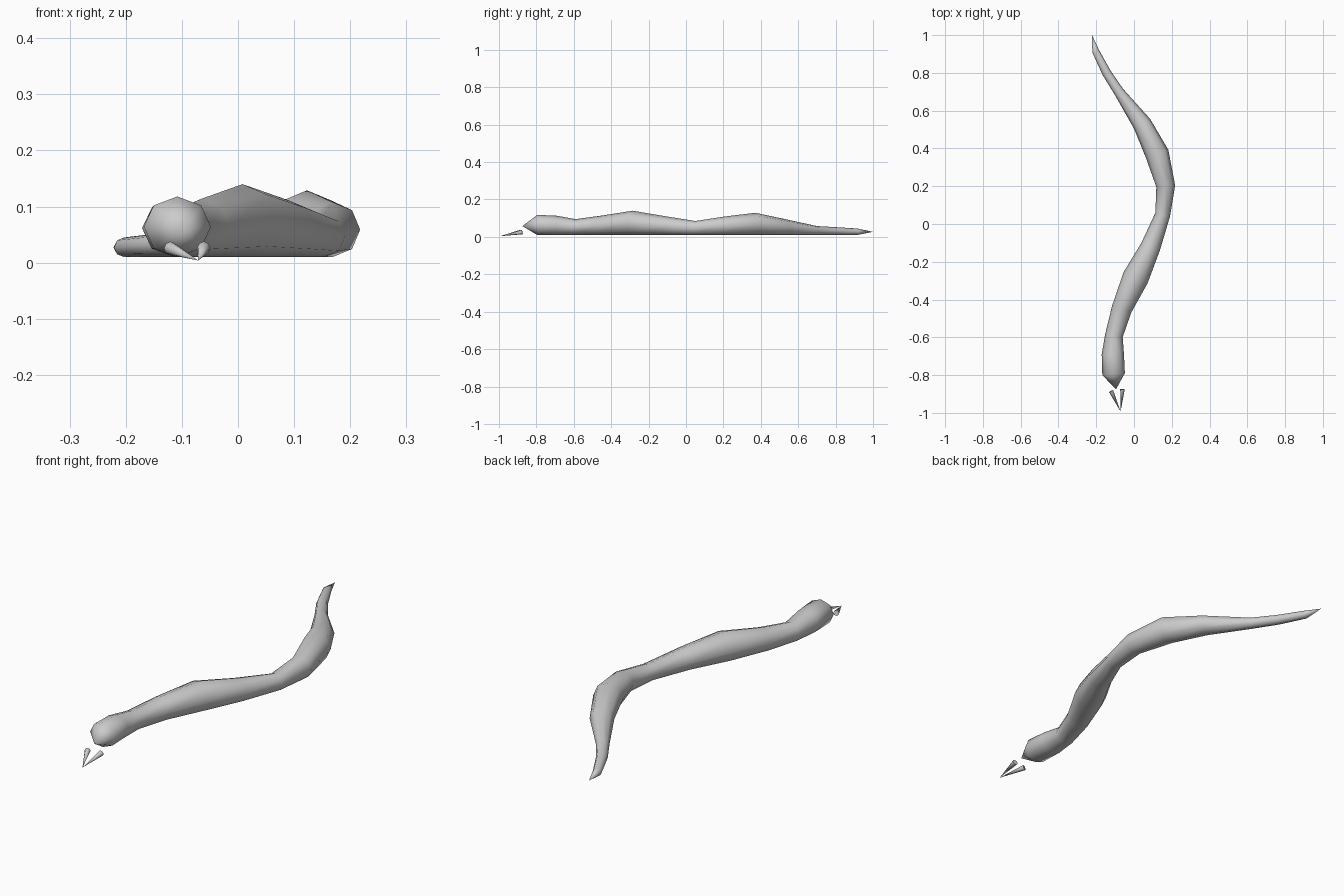
import bpy, bmesh, math
from mathutils import Vector

if "Cube" in bpy.data.objects:
    bpy.data.objects.remove(bpy.data.objects["Cube"])

BOTTOM = 0.01
SIDES = 8
# centreline stations: x, y, half width, top height
STATIONS = [
    (-.108, -.795, .060, .118), (-.112, -.69, .059, .113), (-.106, -.59, .047, .095),
    (-.065, -.45, .054, .114), (.008, -.285, .070, .140), (.088, -.12, .053, .112),
    (.152, .05, .040, .085), (.168, .20, .050, .108), (.123, .37, .063, .129),
    (.043, .53, .050, .095), (-.080, .70, .027, .058), (-.145, .80, .024, .052),
    (-.203, .915, .019, .045),
]
NOSE = Vector((-.095, -.875, .058))
TAIL = Vector((-.222, 1.0, .027))


def finish(name, bm, smooth_angle):
    bmesh.ops.recalc_face_normals(bm, faces=bm.faces)
    mesh = bpy.data.meshes.new(name)
    bm.to_mesh(mesh)
    bm.free()
    ob = bpy.data.objects.new(name, mesh)
    bpy.context.collection.objects.link(ob)
    bpy.ops.object.select_all(action='DESELECT')
    bpy.context.view_layer.objects.active = ob
    ob.select_set(True)
    bpy.ops.object.shade_smooth_by_angle(angle=math.radians(smooth_angle))
    return ob


# body: octagonal rings swept along the winding path, pointed at both ends
bm = bmesh.new()
path = [NOSE.to_2d()] + [Vector(s[:2]) for s in STATIONS] + [TAIL.to_2d()]
rings = []
for i, (x, y, w, top) in enumerate(STATIONS):
    t = (path[i + 2] - path[i]).normalized()
    side = Vector((t.y, -t.x, 0))
    h = (top - BOTTOM) / 2
    centre = Vector((x, y, BOTTOM + h))
    rings.append([bm.verts.new(centre + side * w * math.cos(a) + Vector((0, 0, h * math.sin(a))))
                  for a in (k * math.tau / SIDES for k in range(SIDES))])
for a, b in zip(rings, rings[1:]):
    for k in range(SIDES):
        n = (k + 1) % SIDES
        bm.faces.new((a[k], a[n], b[n], b[k]))
for tip, ring in ((NOSE, rings[0]), (TAIL, rings[-1])):
    v = bm.verts.new(tip)
    for k in range(SIDES):
        bm.faces.new((v, ring[k], ring[(k + 1) % SIDES]))
finish("snake_body", bm, 60)

# forked tongue: two slim cones meeting at one point
APEX = Vector((-.071, -.993, .004))
for name, base in (("tongue_left", (-.121, -.885, .026)), ("tongue_right", (-.061, -.875, .026))):
    base = Vector(base)
    axis = APEX - base
    bm = bmesh.new()
    bmesh.ops.create_cone(bm, cap_ends=True, segments=8, radius1=.012, radius2=0, depth=axis.length)
    ob = finish(name, bm, 50)
    ob.location = (base + APEX) / 2
    ob.rotation_mode = 'QUATERNION'
    ob.rotation_quaternion = axis.to_track_quat('Z', 'Y')
